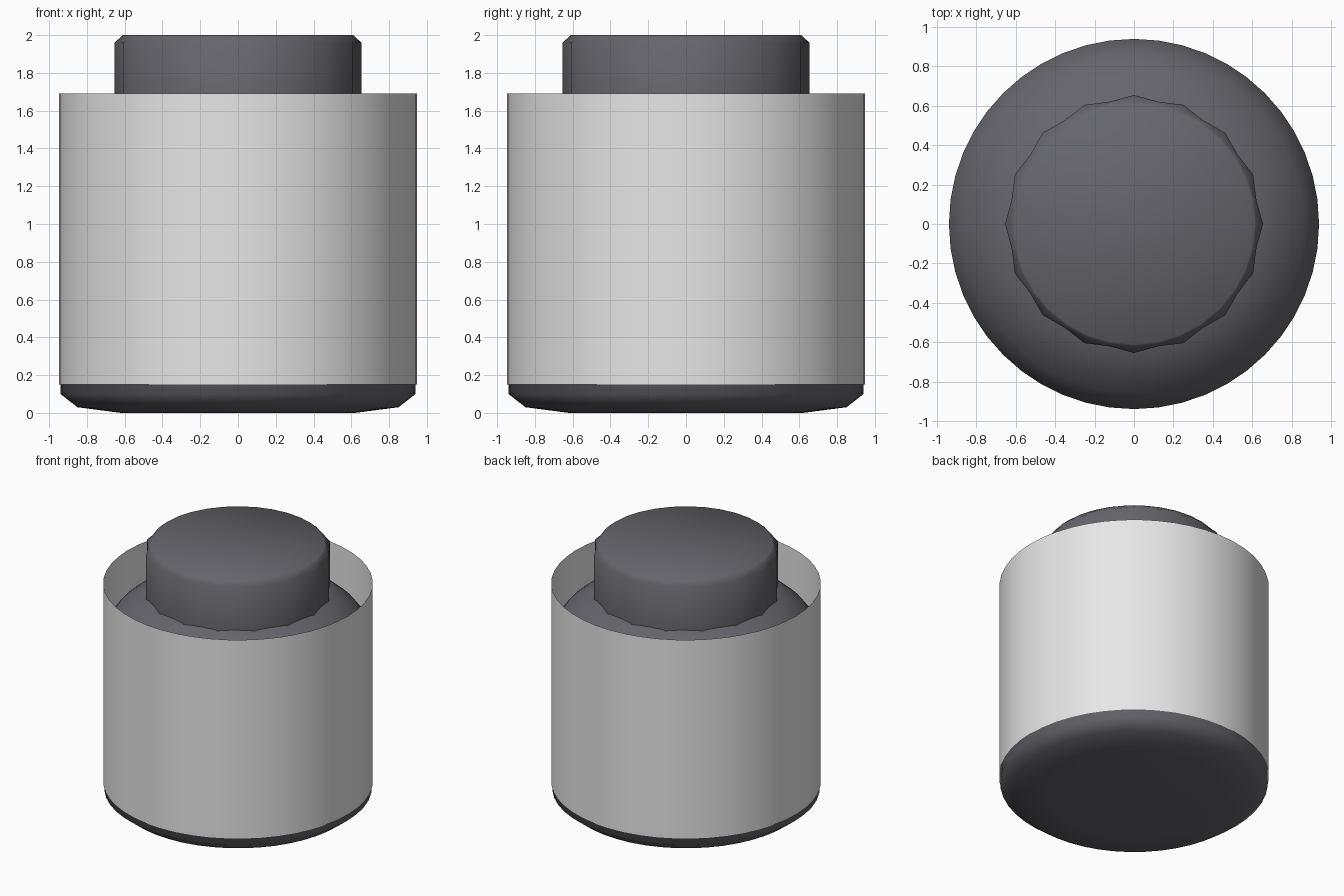
import bpy, bmesh
from math import sin, cos, tau

cube = bpy.data.objects.get("Cube")
if cube:
    bpy.data.objects.remove(cube)


def material(name, rgb):
    mat = bpy.data.materials.new(name)
    mat.use_nodes = True
    mat.diffuse_color = (*rgb, 1)
    mat.node_tree.nodes["Principled BSDF"].inputs["Base Color"].default_value = (*rgb, 1)
    return mat


def lathe(name, profile, segments, mat, scallop=1.0):
    """Spin (radius, height) points listed bottom to top; zero radius closes an end.
    Every second column of the widest rings is scaled by scallop."""
    bm = bmesh.new()
    widest = max(r for r, z in profile)
    rings = []
    for r, z in profile:
        if r == 0:
            rings.append([bm.verts.new((0, 0, z))] * segments)
            continue
        ring = []
        for i in range(segments):
            a = tau * i / segments
            s = r * (scallop if i % 2 and r == widest else 1)
            ring.append(bm.verts.new((s * cos(a), s * sin(a), z)))
        rings.append(ring)
    for low, high in zip(rings, rings[1:]):
        for i in range(segments):
            j = (i + 1) % segments
            corners = dict.fromkeys((low[i], low[j], high[j], high[i]))
            bm.faces.new(list(corners))
    for face in bm.faces:
        face.smooth = True
    mesh = bpy.data.meshes.new(name)
    bm.to_mesh(mesh)
    bm.free()
    mesh.materials.append(mat)
    obj = bpy.data.objects.new(name, mesh)
    bpy.context.collection.objects.link(obj)
    return obj


charcoal = material("charcoal", (0.13, 0.13, 0.15))
pale_grey = material("pale_grey", (0.8, 0.8, 0.8))

# Solid inner body with a shallow rounded base and sloping shoulder
lathe("inner_body", [(0, 0), (0.62, 0), (0.85, 0.03), (0.94, 0.1), (0.94, 1.33),
                     (0.86, 1.44), (0.65, 1.62), (0, 1.62)], 48, charcoal)

# Thin open sleeve wrapped around the body
lathe("outer_sleeve", [(0.947, 0.15), (0.947, 1.69)], 48, pale_grey)

# Scalloped cap with a small bevel around its flat top
lathe("top_cap", [(0.655, 1.58), (0.655, 1.96), (0.62, 1.99), (0.61, 2), (0, 2)],
      32, charcoal, scallop=0.967)
